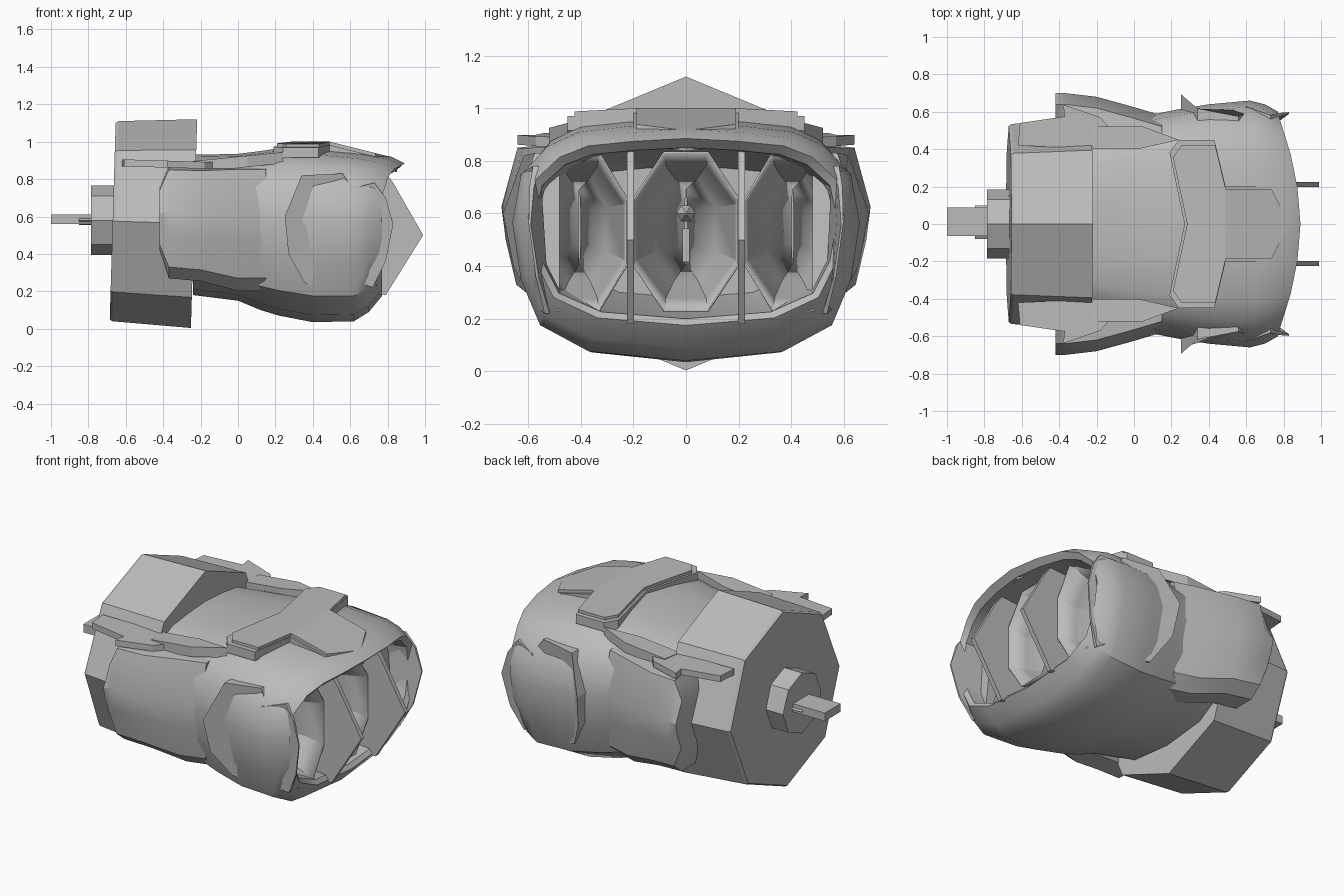
import bpy, bmesh, math

if "Cube" in bpy.data.objects:
    bpy.data.objects.remove(bpy.data.objects["Cube"])

grey = bpy.data.materials.new("light_grey")
grey.use_nodes = True
grey.diffuse_color = (0.5, 0.5, 0.5, 1)
grey.node_tree.nodes["Principled BSDF"].inputs["Base Color"].default_value = (0.5, 0.5, 0.5, 1)


def finish(name, bm, smooth=None):
    """Turn a bmesh into a named object, optionally smooth below an angle."""
    bmesh.ops.recalc_face_normals(bm, faces=bm.faces)
    me = bpy.data.meshes.new(name)
    bm.to_mesh(me)
    bm.free()
    me.materials.append(grey)
    ob = bpy.data.objects.new(name, me)
    bpy.context.collection.objects.link(ob)
    if smooth:
        bpy.ops.object.select_all(action='DESELECT')
        ob.select_set(True)
        bpy.context.view_layer.objects.active = ob
        bpy.ops.object.shade_smooth_by_angle(angle=math.radians(smooth))
    return ob


def loft(name, rings, smooth=None, caps=True):
    """Skin a list of equal-length point rings."""
    bm = bmesh.new()
    vr = [[bm.verts.new(p) for p in r] for r in rings]
    n = len(rings[0])
    for a, b in zip(vr, vr[1:]):
        for i in range(n):
            j = (i + 1) % n
            bm.faces.new((a[i], a[j], b[j], b[i]))
    if caps:
        bm.faces.new(vr[0])
        bm.faces.new(vr[-1])
    return finish(name, bm, smooth)


def ngon_x(x, cy, cz, ry, rz, n=8, turn=0.0, lean=0.0):
    """Ring around the x axis; lean shifts x with height."""
    out = []
    for i in range(n):
        a = 2 * math.pi * i / n + turn
        z = rz * math.sin(a)
        out.append((x + lean * z, cy + ry * math.cos(a), cz + z))
    return out


def prism(name, low, high):
    return loft(name, [low, high])


# Main hull: outer shell, mouth and inner cavity in one skin
HALF = [(0, 1), (.33, .985), (.62, .96), (.80, .90), (.95, .78), (1, .58),
        (.95, .34), (.84, .15), (.56, .04), (0, 0)]
SECTION = HALF + [(-u, v) for u, v in HALF[-2:0:-1]]


def hull_ring(x, w, top, bot, bow=0.0):
    return [(x + bow * (1 - u * u) * max(0, 2 * v - 1), u * w, bot + v * (top - bot))
            for u, v in SECTION]


hull = [(-.24, .50, .93, .18, 0), (0, .58, .935, .15, 0), (.12, .59, .95, .10, 0),
        (.22, .61, .965, .07, 0), (.40, .64, .97, .035, 0), (.62, .66, .945, .04, .05),
        (.70, .64, .92, .09, .12), (.77, .60, .885, .175, .12),
        (.75, .575, .85, .20, .10), (.45, .55, .82, .23, 0), (.20, .45, .78, .28, 0)]
loft("hull", [hull_ring(*h) for h in hull], 32)

# Octagonal rear drum, leaning slightly
loft("rear_drum", [ngon_x(-.67, 0, .575, .525, .525, lean=.03),
                   ngon_x(-.655, 0, .575, .535, .535, lean=.03),
                   ngon_x(-.235, 0, .562, .558, .558, lean=.03)])
loft("rear_hub", [ngon_x(-.785, 0, .58, .185, .185), ngon_x(-.66, 0, .58, .185, .185)])
loft("tail_rod", [[(x, y, z) for y, z in ((-.065, .56), (.088, .56), (.088, .61), (-.065, .61))]
                  for x in (-1, -.76)])
loft("tail_rod_collar", [ngon_x(-.85, .01, .58, .09, .03, 6), ngon_x(-.77, .01, .58, .09, .03, 6)])

# Side parts, built once for each side
POD = [(.44, .87), (.64, .85), (.70, .63), (.685, .5), (.645, .33), (.57, .27), (.44, .27)]
WING = [(-.62, .42), (-.61, .54), (-.37, .575), (-.38, .64), (-.18, .57), (-.05, .42), (-.20, .40)]
for s, side in ((1, "left"), (-1, "right")):
    # Pod hugging the drum
    rings = []
    for x, dy, zs, dz in ((-.42, 0, .55, .01), (-.37, 0, 1, 0), (-.2, -.02, 1.02, -.01),
                          (.0, -.075, 1.12, -.03), (.15, -.12, 1.12, -.03)):
        rings.append([(x, s * (y + dy), .58 + (z - .58) * zs + dz) for y, z in POD])
    loft("pod_" + side, rings, 32)

    # Flat wing plate above the pod
    prism("wing_plate_" + side,
          [(x, s * y, .868 - .03 * (x + .6)) for x, y in WING],
          [(x, s * y, .905 - .03 * (x + .6)) for x, y in WING])
    # Thin second strip overlapping the hull shoulder
    strip = [(-.24, .40), (-.22, .52), (.05, .52), (.24, .45), (.02, .40)]
    prism("shoulder_strip_" + side, [(x, s * y, .84 + .1 * (x + .2)) for x, y in strip],
          [(x, s * y, .90 + .1 * (x + .2)) for x, y in strip])

    # Flared side panel, thick at its rear edge
    panel = [(.25, .60), (.34, .82), (.56, .83), (.62, .74), (.68, .21), (.36, .24), (.27, .40)]

    def flare(x, z):
        return .695 - .17 * max(0, x - .25) - .45 * max(0, abs(z - .58) - .1)
    prism("side_panel_" + side, [(x, s * .48, z) for x, z in panel],
          [(x, s * flare(x, z), z) for x, z in panel])

    # Front cheek blade ending in a tip
    cheek = [(.60, .75), (.73, .78), (.79, .70), (.83, .56), (.79, .36), (.72, .22), (.62, .26)]
    prism("cheek_blade_" + side,
          [(x, s * (.59 - .3 * max(0, abs(z - .56) - .1)), z) for x, z in cheek],
          [(x, s * (.665 - .32 * max(0, x - .62) - .4 * max(0, abs(z - .56) - .1)), z) for x, z in cheek])

    # Pointed divider between the bays
    blade = [(.30, .80), (.70, .86), (.78, .85), (.83, .78), (.99, .5), (.79, .18), (.30, .24)]
    prism("bay_divider_" + side, [(x, s * .225, z) for x, z in blade],
          [(x, s * .198, z) for x, z in blade])

# Three concave bays in the mouth
for name, cy, ry in (("bay_right", -.405, .19), ("bay_centre", 0, .21), ("bay_left", .405, .19)):
    t = math.pi / 8
    bay = loft(name, [ngon_x(.74, cy, .53, ry * 1.05, .33, turn=t),
                      ngon_x(.62, cy, .53, ry, .28, turn=t),
                      ngon_x(.42, cy, .54, ry * .62, .22, turn=t),
                      ngon_x(.28, cy, .55, ry * .06, .16, turn=t)], 25, caps=False)
    mod = bay.modifiers.new("wall", 'SOLIDIFY')
    mod.thickness = .008

# Small emitter with its stem in the centre bay
loft("emitter", [ngon_x(.40, 0, .60, .004, .004, 6), ngon_x(.45, 0, .60, .036, .036, 6),
                 ngon_x(.50, 0, .60, .004, .004, 6)])
loft("emitter_stem", [ngon_x(.40, 0, .48, .018, .09, 4, math.pi / 4),
                      ngon_x(.44, 0, .48, .018, .09, 4, math.pi / 4)])


# Two-layer crest on the roof, bent down toward the nose
def crest(name, k, lift):
    body = [(.27, 0), (.19, .38), (.24, .45), (.43, .45), (.49, .20)]
    body += [(x, -y) for x, y in body[:0:-1]]
    nose = [(.49, .20), (.75, .20), (.85, 0), (.75, -.20), (.49, -.20)]

    def level(pts, dz):
        out = []
        for x, y in pts:
            xx = x if abs(x - .49) < 1e-6 else .5 + (x - .5) * k
            out.append((xx, y * k, .99 - .25 * max(0, xx - .49) - .05 * max(0, abs(y) - .2) + dz))
        return out
    for part, pts in (("_body", body), ("_nose", nose)):
        prism(name + part, level(pts, lift - .055), level(pts, lift))


crest("crest_base", 1.0, -.008)
crest("crest_top", .94, .010)
